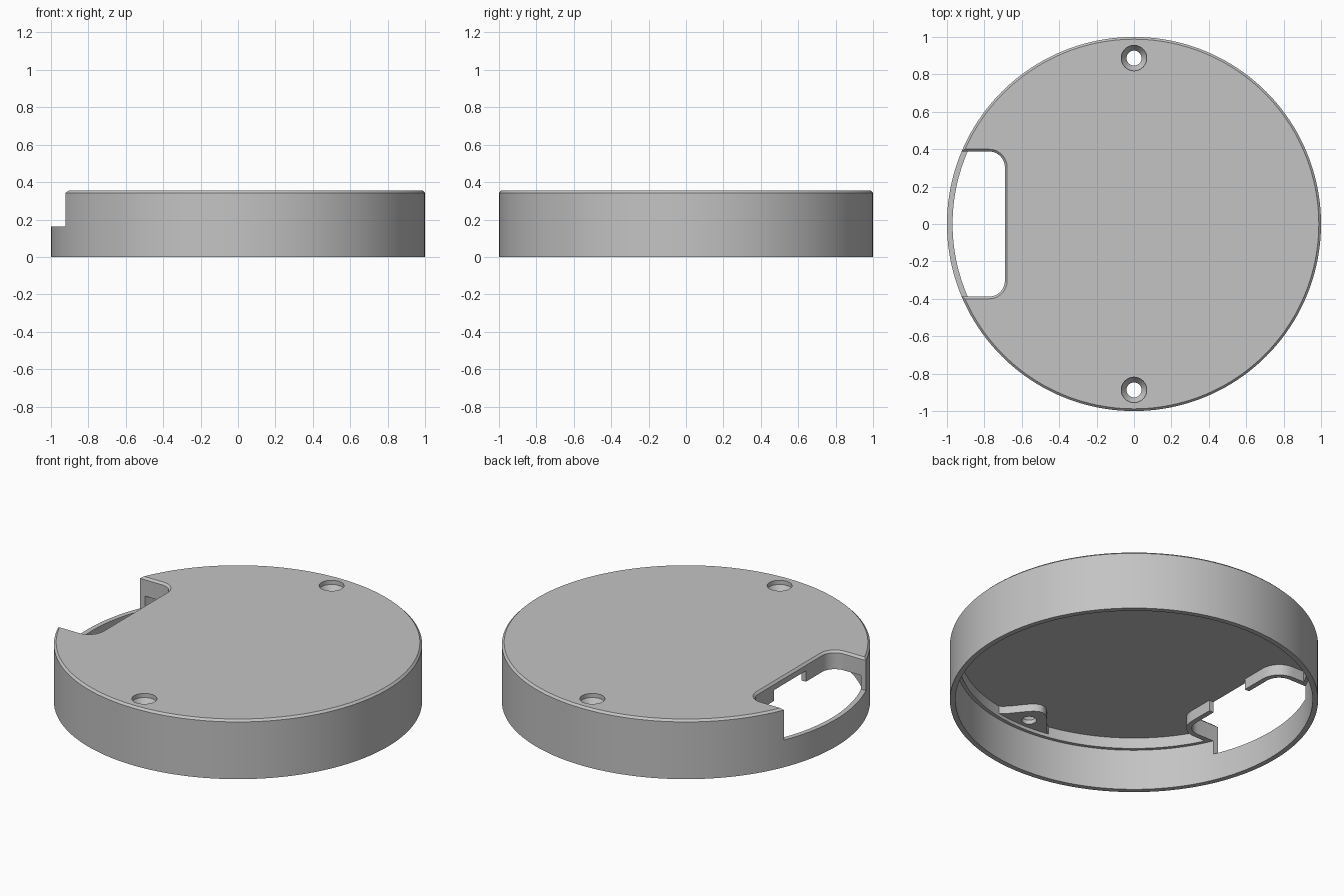
import bpy, bmesh, math
from math import cos, sin, pi, radians

if "Cube" in bpy.data.objects:
    bpy.data.objects.remove(bpy.data.objects["Cube"])

HEIGHT, UNDERSIDE, LIP_Z, SILL_Z = 0.355, 0.31, 0.245, 0.163
CHAMFER = 0.012

grey = bpy.data.materials.new("plain grey")
grey.use_nodes = True
grey.diffuse_color = (0.55, 0.55, 0.55, 1)
grey.node_tree.nodes["Principled BSDF"].inputs["Base Color"].default_value = grey.diffuse_color


def finish(name, bm):
    bmesh.ops.recalc_face_normals(bm, faces=bm.faces)
    mesh = bpy.data.meshes.new(name)
    bm.to_mesh(mesh)
    bm.free()
    mesh.materials.append(grey)
    obj = bpy.data.objects.new(name, mesh)
    bpy.context.collection.objects.link(obj)
    return obj


def loft(name, sections):
    """Join equal-length outlines, each given as (points, z), into a closed solid."""
    bm = bmesh.new()
    rings = [[bm.verts.new((x, y, z)) for x, y in pts] for pts, z in sections]
    for low, high in zip(rings, rings[1:]):
        for i in range(len(low)):
            j = (i + 1) % len(low)
            bm.faces.new((low[i], low[j], high[j], high[i]))
    bm.faces.new(rings[0])
    bm.faces.new(rings[-1])
    return finish(name, bm)


def circle(r, y=0, n=48):
    return [(r * cos(2 * pi * i / n), y + r * sin(2 * pi * i / n)) for i in range(n)]


def notch_outline(grow=0.0):
    """Slot open towards -x, with two rounded inner corners."""
    half, edge, r = 0.388 + grow, -0.69 + grow, 0.085 + grow
    pts = [(-1.3, -half)]
    for side, start in ((-1, -90), (1, 0)):
        for k in range(9):
            a = radians(start + 90 * k / 8)
            pts.append((edge - r + r * cos(a), side * (half - r) + r * sin(a)))
    return pts + [(-1.3, half)]


def boolean(target, tool, operation):
    mod = target.modifiers.new(operation.lower(), "BOOLEAN")
    mod.operation, mod.object, mod.solver = operation, tool, "EXACT"
    bpy.context.view_layer.objects.active = target
    bpy.ops.object.modifier_apply(modifier=mod.name)
    bpy.data.objects.remove(tool)


# Cap: hollow, open below, with a stepped inner ring under the top plate
def revolve(name, profile, steps=160):
    bm = bmesh.new()
    verts = [bm.verts.new((r, 0, z)) for r, z in profile]
    edges = [bm.edges.new(pair) for pair in zip(verts, verts[1:])]
    bmesh.ops.spin(bm, geom=verts + edges, cent=(0, 0, 0), axis=(0, 0, 1),
                   angle=2 * pi, steps=steps)
    bmesh.ops.remove_doubles(bm, verts=bm.verts, dist=1e-5)
    return finish(name, bm)


cap = revolve("round_cap", [
    (0, HEIGHT), (1 - CHAMFER, HEIGHT), (1, HEIGHT - CHAMFER), (1, 0), (0.97, 0),
    (0.97, LIP_Z), (0.95, LIP_Z), (0.95, UNDERSIDE), (0, UNDERSIDE)])

# Lip that follows the notch below the plate, open in the middle
lip = loft("notch_lip", [(notch_outline(0.03), LIP_Z), (notch_outline(0.03), 0.33)])
boolean(lip, loft("lip_limit", [(circle(0.96, n=160), 0.1), (circle(0.96, n=160), 0.34)]),
        "INTERSECT")
gap = [(-0.8, -0.15), (-0.6, -0.15), (-0.6, 0.15), (-0.8, 0.15)]
boolean(lip, loft("lip_gap", [(gap, 0.2), (gap, UNDERSIDE + 0.005)]), "DIFFERENCE")
boolean(cap, lip, "UNION")

# Screw bosses: smooth bumps growing out of the inner wall
for side in (-1, 1):
    xs = [-0.2 + 0.4 * i / 24 for i in range(25)]
    inner = [(x, side * (0.94 - 0.165 * cos(pi * x / 0.4) ** 2)) for x in xs]
    outer = [(x, side * math.sqrt(0.985 ** 2 - x * x)) for x in reversed(xs)]
    boolean(cap, loft("screw_boss", [(inner + outer, 0.265), (inner + outer, 0.33)]), "UNION")

# Side notch with a chamfered top edge
boolean(cap, loft("notch_cutter", [
    (notch_outline(), SILL_Z), (notch_outline(), HEIGHT - CHAMFER),
    (notch_outline(CHAMFER), HEIGHT), (notch_outline(CHAMFER), 0.4)]), "DIFFERENCE")

# Countersunk screw holes
for side in (-1, 1):
    levels = ((0.04, 0.2), (0.04, 0.29), (0.068, 0.33), (0.068, 0.4))
    boolean(cap, loft("screw_hole_cutter", [(circle(r, side * 0.887), z) for r, z in levels]),
            "DIFFERENCE")

bpy.ops.object.select_all(action="DESELECT")
cap.select_set(True)
bpy.context.view_layer.objects.active = cap
bpy.ops.object.shade_smooth_by_angle(angle=radians(25))
